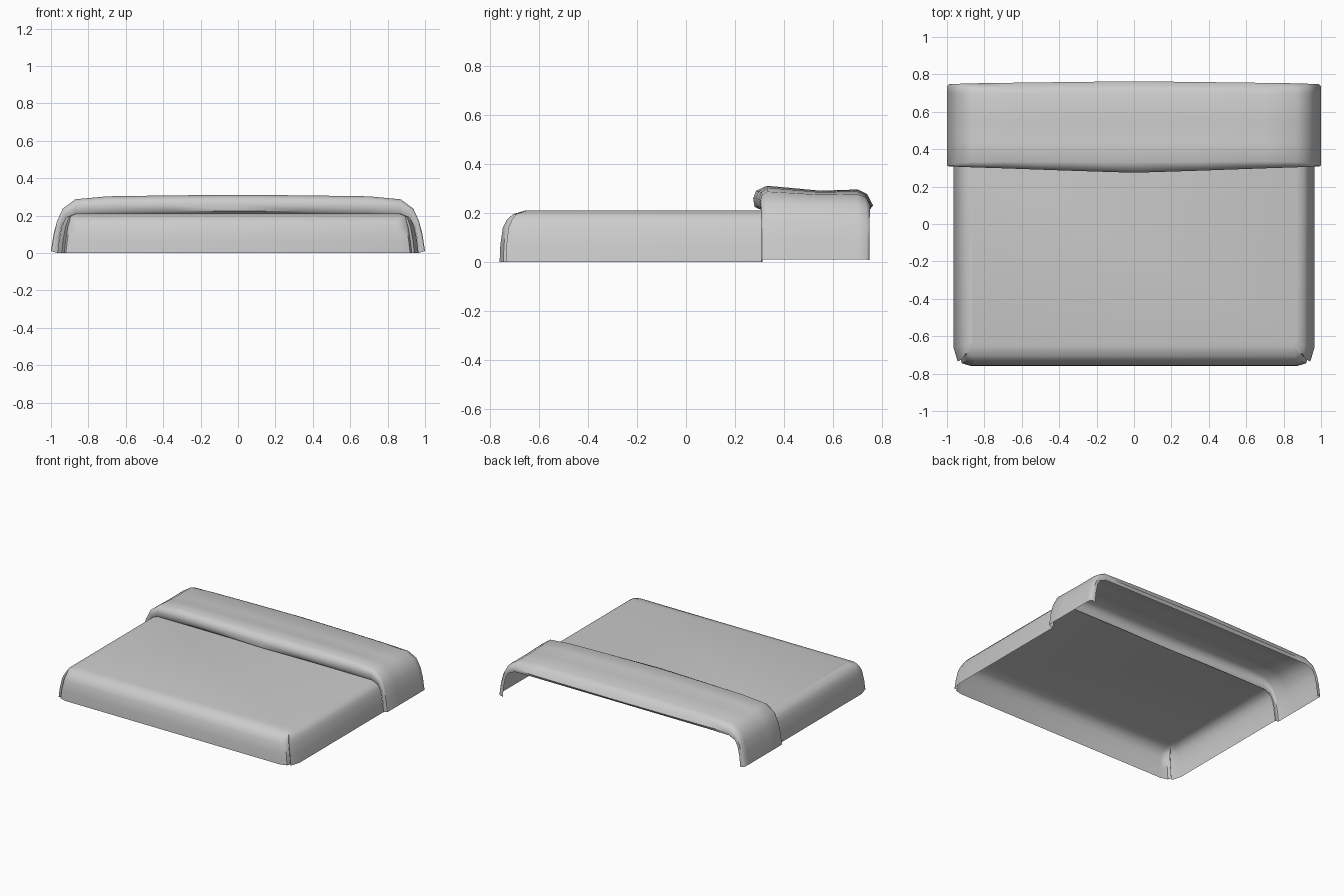
import bpy, bmesh, math

if "Cube" in bpy.data.objects:
    bpy.data.objects.remove(bpy.data.objects["Cube"])


def make_object(name, rows, cap=False):
    """Skin a list of equal-length point rows; optionally cap the last row."""
    bm = bmesh.new()
    grid = [[bm.verts.new(p) for p in row] for row in rows]
    for a, b in zip(grid, grid[1:]):
        for i in range(len(a) - 1):
            bm.faces.new((a[i], a[i + 1], b[i + 1], b[i]))
    if cap:
        bm.faces.new(grid[-1])
    bmesh.ops.recalc_face_normals(bm, faces=bm.faces[:])
    # open shells: make the top face up
    top = max(bm.faces, key=lambda f: abs(f.normal.z) * f.calc_area())
    if top.normal.z < 0:
        bmesh.ops.reverse_faces(bm, faces=bm.faces[:])
    me = bpy.data.meshes.new(name)
    bm.to_mesh(me)
    bm.free()
    ob = bpy.data.objects.new(name, me)
    bpy.context.collection.objects.link(ob)
    bpy.context.view_layer.objects.active = ob
    ob.select_set(True)
    bpy.ops.object.shade_smooth_by_angle(angle=math.radians(50))
    ob.select_set(False)
    return ob


def mirrored(half):
    return half + [(-x, *rest) for x, *rest in reversed(half) if x > 0]


# Blanket: open shell draped over three sides, with pinched front corners
# (half width, front y, height, corner pinch depth)
drape = [(.965, -.76, 0, 1), (.957, -.757, .07, 1), (.943, -.747, .14, .9),
         (.928, -.73, .173, .7), (.91, -.705, .195, .2), (.87, -.655, .21, 0)]
rows = []
for hx, yf, z, p in drape:
    k = .35 + .65 * p
    half = [(hx, .312, z), (hx, yf + .1 * k, z),
            (hx - .022 * k, yf + .025 * k, z),
            (hx - .028 * k - .008 * p, yf + .022 * k + .018 * p, z),
            (hx - .045 * k, yf + .015 * k, z), (hx - .095 * k, yf, z)]
    rows.append(mirrored(half))
make_object("blanket", rows, cap=True)

# Folded band: puffy strip swept over the arch, with rolled front and back rims
inner = [(.965, 0), (.957, .08), (.943, .145), (.92, .186), (.87, .208),
         (.7, .21), (.35, .21), (0, .21)]
outer = [(1, .01), (.986, .1), (.968, .17), (.937, .237), (.87, .287),
         (.7, .303), (.35, .308), (0, .311)]
top_weight = [0, 0, .1, .4, .8, 1, 1, 1]
swell = [0, 0, 0, 0, 0, .15, .6, 1]
# (y at sides, y at top, thickness at sides, thickness at top, centre swell)
section = [(.312, .312, 0, 0, 0), (.308, .304, .35, .15, -.025),
           (.308, .302, .7, .5, -.028), (.31, .31, .92, .8, -.024),
           (.318, .335, 1, 1, -.005), (.44, .44, 1, .9, 0),
           (.55, .55, 1, .8, 0), (.70, .695, 1, .85, .006),
           (.738, .73, .97, .65, .01), (.748, .753, .7, .2, .01),
           (.748, .745, 0, 0, 0)]
rows = []
for ys, yt, fs, ft, dy in section:
    half = []
    for (xi, zi), (xo, zo), w, s in zip(inner, outer, top_weight, swell):
        f = fs + (ft - fs) * w
        half.append((xi + (xo - xi) * f, ys + (yt - ys) * w + dy * s,
                     zi + (zo - zi) * f))
    rows.append(mirrored(half))
make_object("folded_band", rows)
